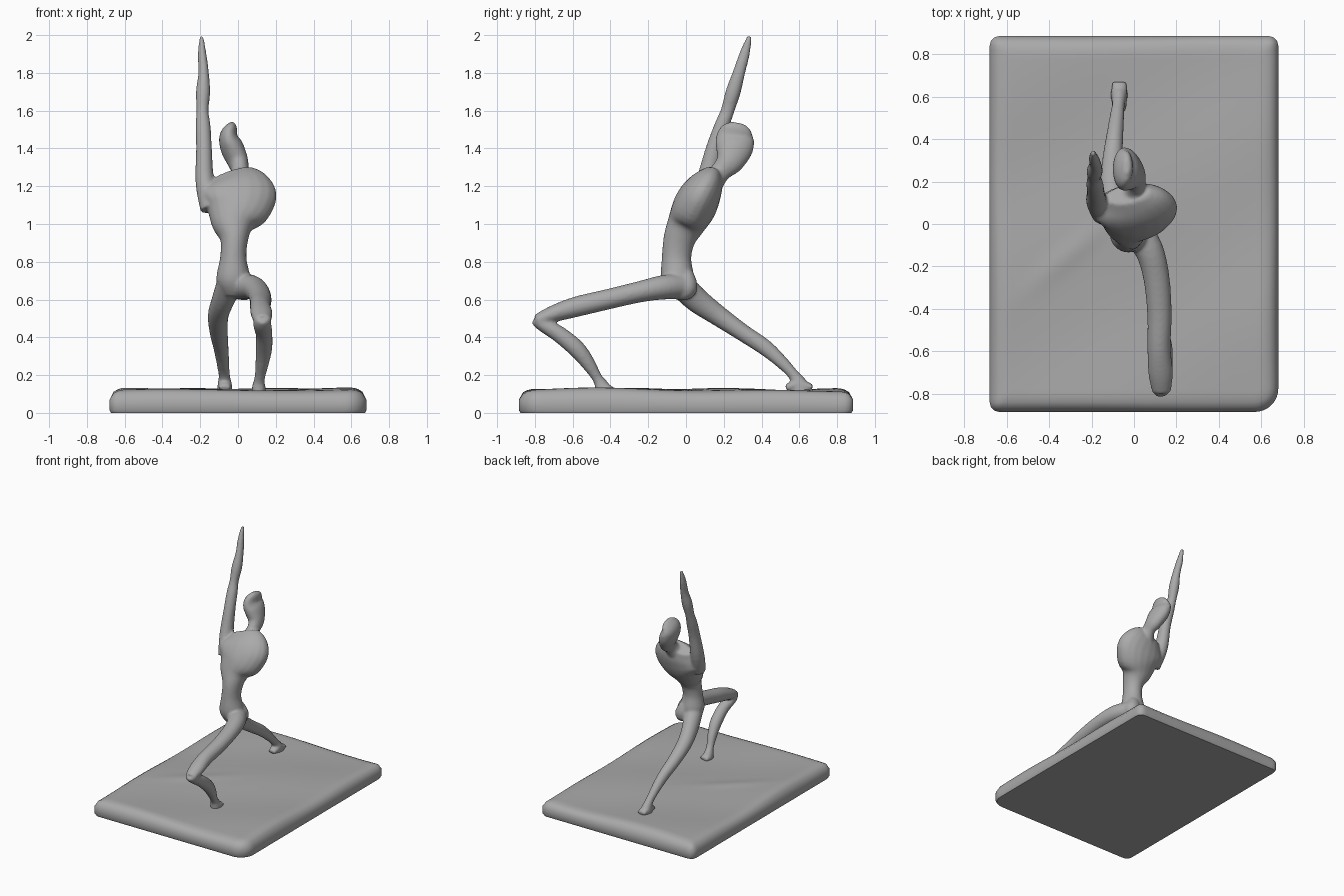
import bpy, bmesh, math
from mathutils import Vector

cube = bpy.data.objects.get("Cube")
if cube:
    bpy.data.objects.remove(cube, do_unlink=True)

stone = bpy.data.materials.new("grey_stone")
stone.use_nodes = True
GREY = (0.4, 0.4, 0.4, 1)
stone.diffuse_color = GREY
stone.node_tree.nodes["Principled BSDF"].inputs["Base Color"].default_value = GREY


def add_object(name, bm):
    bmesh.ops.recalc_face_normals(bm, faces=bm.faces)
    mesh = bpy.data.meshes.new(name)
    bm.to_mesh(mesh)
    bm.free()
    mesh.materials.append(stone)
    obj = bpy.data.objects.new(name, mesh)
    bpy.context.collection.objects.link(obj)
    return obj


def spline(a, b, c, d, t):
    return 0.5 * (2 * b + (c - a) * t + (2 * a - 5 * b + 4 * c - d) * t * t
                  + (3 * b - a - 3 * c + d) * t ** 3)


def loft(bm, stations, sides=20, steps=4):
    """Closed tube through stations of (x, y, z, half width, half depth)."""
    pts = [Vector(s) for s in stations]
    pts = [pts[0]] + pts + [pts[-1]]
    path = [spline(*pts[i:i + 4], k / steps)
            for i in range(len(pts) - 3) for k in range(steps)] + [pts[-1]]
    rings = []
    for i, p in enumerate(path):
        ahead, behind = path[min(i + 1, len(path) - 1)], path[max(i - 1, 0)]
        tangent = (ahead - behind).to_3d().normalized()
        side = Vector((1, 0, 0))
        side = (side - tangent * side.dot(tangent)).normalized()
        depth = tangent.cross(side)
        ring = []
        for k in range(sides):
            a = math.tau * k / sides
            ring.append(bm.verts.new(p.to_3d() + side * (p[3] * math.cos(a))
                                     + depth * (p[4] * math.sin(a))))
        rings.append(ring)
    for low, high in zip(rings, rings[1:]):
        for k in range(sides):
            n = (k + 1) % sides
            bm.faces.new((low[k], low[n], high[n], high[k]))
    bm.faces.new(rings[0][::-1])
    bm.faces.new(rings[-1])


# Body parts, each a path with changing thickness
torso = [(-.02, -.03, .63, .06, .06), (-.025, -.045, .71, .09, .088),
         (-.025, -.05, .82, .07, .078), (-.02, -.035, .92, .075, .085),
         (-.025, 0, 1.0, .12, .10), (-.005, .04, 1.08, .18, .115),
         (0, .075, 1.15, .205, .11), (-.01, .11, 1.21, .175, .09),
         (-.03, .14, 1.265, .11, .05)]
head = [(0, .14, 1.22, .06, .06), (.01, .185, 1.28, .045, .055),
        (0, .23, 1.33, .055, .075), (-.03, .255, 1.40, .062, .10),
        (-.05, .26, 1.46, .05, .10), (-.035, .27, 1.51, .032, .075),
        (-.03, .275, 1.535, .015, .035)]
raised_arm = [(-.14, .05, 1.08, .06, .06), (-.175, .105, 1.22, .05, .055),
              (-.18, .15, 1.40, .042, .045), (-.185, .19, 1.52, .04, .04),
              (-.188, .22, 1.60, .032, .036), (-.185, .25, 1.70, .038, .04),
              (-.182, .28, 1.80, .028, .033), (-.19, .31, 1.90, .023, .028),
              (-.193, .337, 1.995, .010, .014)]
left_thigh = [(.0, -.02, .67, .08, .07), (.07, -.12, .665, .068, .065),
              (.105, -.25, .64, .062, .056), (.12, -.42, .60, .058, .054),
              (.118, -.58, .562, .055, .054), (.125, -.70, .525, .058, .045),
              (.13, -.79, .487, .045, .034)]
left_shin = [(.13, -.80, .50, .03, .03), (.128, -.76, .47, .048, .038),
             (.138, -.67, .415, .044, .044), (.137, -.58, .34, .044, .046),
             (.128, -.52, .265, .036, .038), (.115, -.47, .185, .028, .028),
             (.11, -.445, .14, .035, .04), (.11, -.43, .09, .04, .05)]
right_leg = [(-.045, -.03, .68, .07, .07), (-.08, .06, .595, .06, .066),
             (-.105, .17, .515, .055, .055), (-.102, .30, .425, .048, .046),
             (-.09, .42, .345, .04, .043), (-.08, .51, .265, .034, .034),
             (-.073, .57, .20, .03, .03), (-.07, .60, .15, .038, .045),
             (-.07, .61, .10, .042, .06)]
left_foot = [(.11, -.475, .135, .03, .02), (.11, -.43, .13, .038, .025),
             (.115, -.385, .118, .035, .018)]
right_foot = [(-.07, .53, .13, .03, .018), (-.07, .59, .15, .038, .03),
              (-.07, .67, .135, .035, .016)]
left_hip = [(.04, -.05, .62, .03, .03), (.025, 0, .66, .06, .06),
            (.0, 0, .74, .045, .04)]

body = bmesh.new()
for part in (torso, head, raised_arm, left_thigh, left_shin,
             right_leg, left_foot, right_foot, left_hip):
    loft(body, part)
figure = add_object("figure", body)

# Fuse the parts into one softly blended surface
remesh = figure.modifiers.new("fuse", 'REMESH')
remesh.mode = 'VOXEL'
remesh.voxel_size = 0.009
remesh.use_smooth_shade = True
blend = figure.modifiers.new("blend", 'SMOOTH')
blend.factor = 0.5
blend.iterations = 6

# Base slab: rounded plan, softened rim and gently uneven top
HALF_X, HALF_Y, RIM = .68, .885, .07


def to_plan(x, y):
    r = .11 if x > 0 and y < 0 else .045
    cx, cy = HALF_X - r, HALF_Y - r
    dx, dy = abs(x) - cx, abs(y) - cy
    if dx > 0 and dy > 0:
        scale = max(dx, dy) / math.hypot(dx, dy)
        x, y = (math.copysign(c + d * scale, v)
                for c, d, v in ((cx, dx, x), (cy, dy, y)))
    return x, y


def ground(x, y):
    wave = .006 * math.sin(5 * x + 3 * y) + .005 * math.sin(7 * y - 4 * x + 1)
    ridge = .008 * math.exp(-((y - .8 * x - .1) / .07) ** 2 - ((x + .3) / .2) ** 2)
    return .05 + wave + ridge + .01 * x * x


slab = bmesh.new()
bmesh.ops.create_grid(slab, x_segments=64, y_segments=80, size=1)
for v in slab.verts:
    x, y = v.co.x * HALF_X, v.co.y * HALF_Y
    edge = min(HALF_X - abs(x), HALF_Y - abs(y))
    t = min(max(edge, 0) / .09, 1)
    rise = math.sqrt(1 - (1 - t) ** 2)
    v.co = (*to_plan(x, y), RIM + rise * ground(x, y))
rim = [e for e in slab.edges if e.is_boundary]
for height, shrink in ((.015, 1), (0, .99)):
    new = bmesh.ops.extrude_edge_only(slab, edges=rim)["geom"]
    for v in new:
        if isinstance(v, bmesh.types.BMVert):
            v.co = (v.co.x * shrink, v.co.y * shrink, height)
    rim = [e for e in new if isinstance(e, bmesh.types.BMEdge) and e.is_boundary]
bmesh.ops.contextual_create(slab, geom=rim)
base = add_object("base_slab", slab)

for obj in (figure, base):
    bpy.ops.object.select_all(action='DESELECT')
    obj.select_set(True)
    bpy.context.view_layer.objects.active = obj
    bpy.ops.object.shade_smooth_by_angle(angle=math.radians(40))
